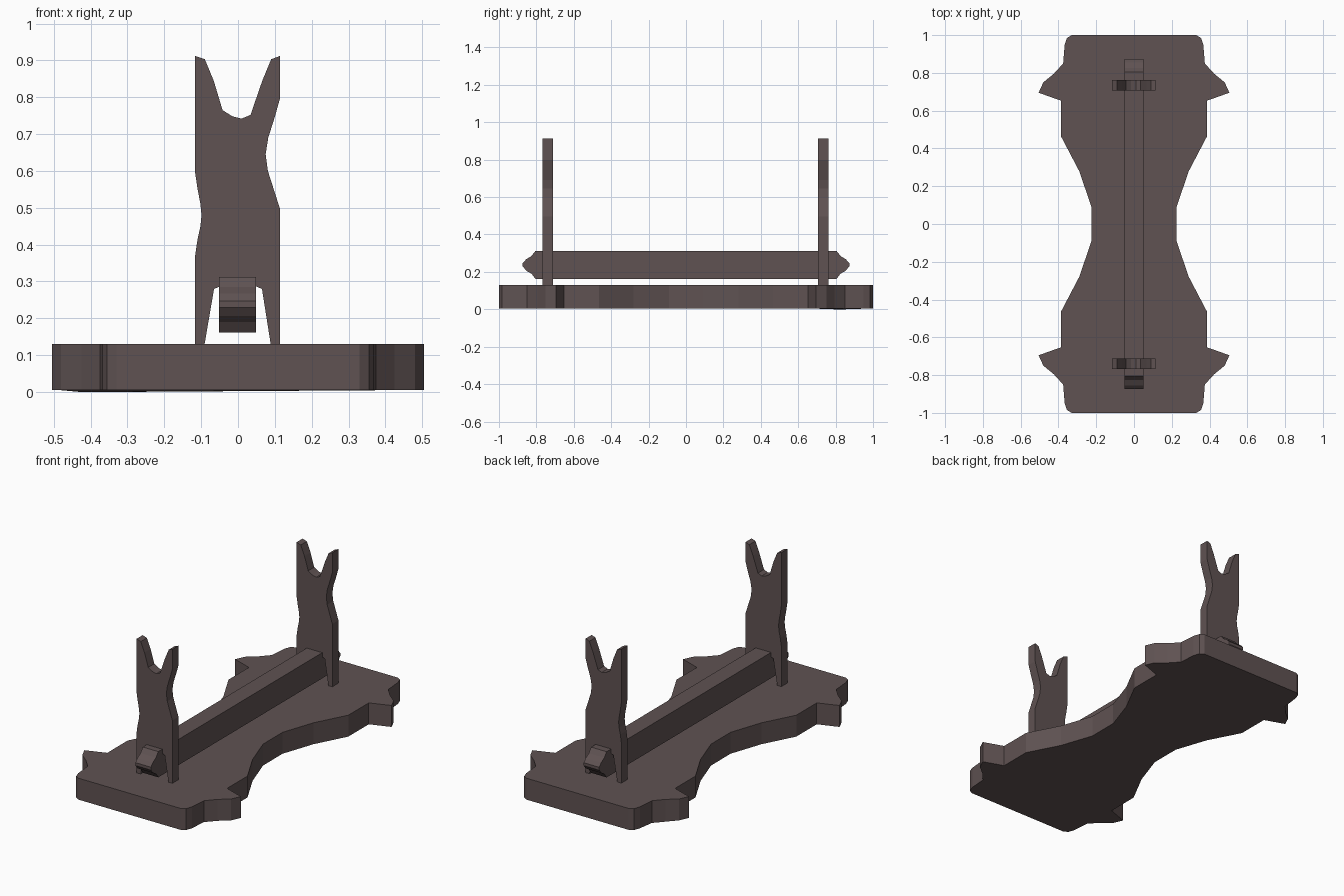
import bpy
import bmesh

if "Cube" in bpy.data.objects:
    bpy.data.objects.remove(bpy.data.objects["Cube"])

wood = bpy.data.materials.new("dark_wood")
wood.diffuse_color = (0.115, 0.085, 0.085, 1)
wood.use_nodes = True
wood.node_tree.nodes["Principled BSDF"].inputs["Base Color"].default_value = wood.diffuse_color


def prism(name, outline, axis, lo, hi):
    """Extrude a closed 2D outline along the given axis from lo to hi."""
    place = {"x": lambda a, b, t: (t, a, b),
             "y": lambda a, b, t: (a, t, b),
             "z": lambda a, b, t: (a, b, t)}[axis]
    bm = bmesh.new()
    rings = [[bm.verts.new(place(a, b, t)) for a, b in outline] for t in (lo, hi)]
    bm.faces.new(rings[0])
    bm.faces.new(rings[1])
    n = len(outline)
    for i in range(n):
        j = (i + 1) % n
        bm.faces.new((rings[0][i], rings[0][j], rings[1][j], rings[1][i]))
    bmesh.ops.recalc_face_normals(bm, faces=bm.faces)
    mesh = bpy.data.meshes.new(name)
    bm.to_mesh(mesh)
    bm.free()
    mesh.materials.append(wood)
    obj = bpy.data.objects.new(name, mesh)
    bpy.context.collection.objects.link(obj)
    return obj


# Base: waisted board with pointed ears, one quarter mirrored both ways
quarter = [(0.225, 0.09), (0.29, 0.28), (0.387, 0.465), (0.387, 0.653),
           (0.505, 0.695), (0.48, 0.75), (0.425, 0.795), (0.375, 0.85),
           (0.367, 0.95), (0.355, 0.985), (0.33, 1.0)]
right = [(x, -y) for x, y in reversed(quarter)] + quarter
outline = right + [(-x, y) for x, y in reversed(right)]
base = prism("base", outline, "z", 0.005, 0.13)
# Slightly dipped corner on the underside
for v in base.data.vertices:
    if v.co.z < 0.05 and v.co.x < -0.36 and 0.78 < v.co.y < 0.9:
        v.co.z = 0.0

# Supports: forked plates with a side scoop and an opening for the bar
fork = [(-0.117, 0.912), (-0.09, 0.903), (-0.066, 0.845), (-0.042, 0.765),
        (-0.015, 0.748), (0.01, 0.742), (0.034, 0.752), (0.066, 0.845),
        (0.09, 0.903), (0.114, 0.912)]
right_edge = [(0.114, 0.797), (0.1, 0.747), (0.082, 0.69), (0.075, 0.645),
              (0.081, 0.60), (0.097, 0.55), (0.114, 0.497), (0.114, 0.128)]
opening = [(0.089, 0.128), (0.065, 0.28), (0.048, 0.287),
           (-0.048, 0.287), (-0.065, 0.28), (-0.091, 0.128)]
left_edge = [(-0.117, 0.128), (-0.117, 0.365), (-0.11, 0.413), (-0.102, 0.45),
             (-0.099, 0.48), (-0.102, 0.51), (-0.11, 0.553), (-0.117, 0.60)]
profile = fork + right_edge + opening + left_edge
for name, y in (("front_support", -0.74), ("back_support", 0.735)):
    prism(name, profile, "y", y - 0.028, y + 0.028)

# Crossbar: square beam with shaped ends
end = [(0.805, 0.162), (0.826, 0.19), (0.855, 0.207), (0.873, 0.23),
       (0.873, 0.247), (0.855, 0.267), (0.826, 0.285), (0.805, 0.312)]
prism("crossbar", end + [(-y, z) for y, z in reversed(end)], "x", -0.051, 0.049)
